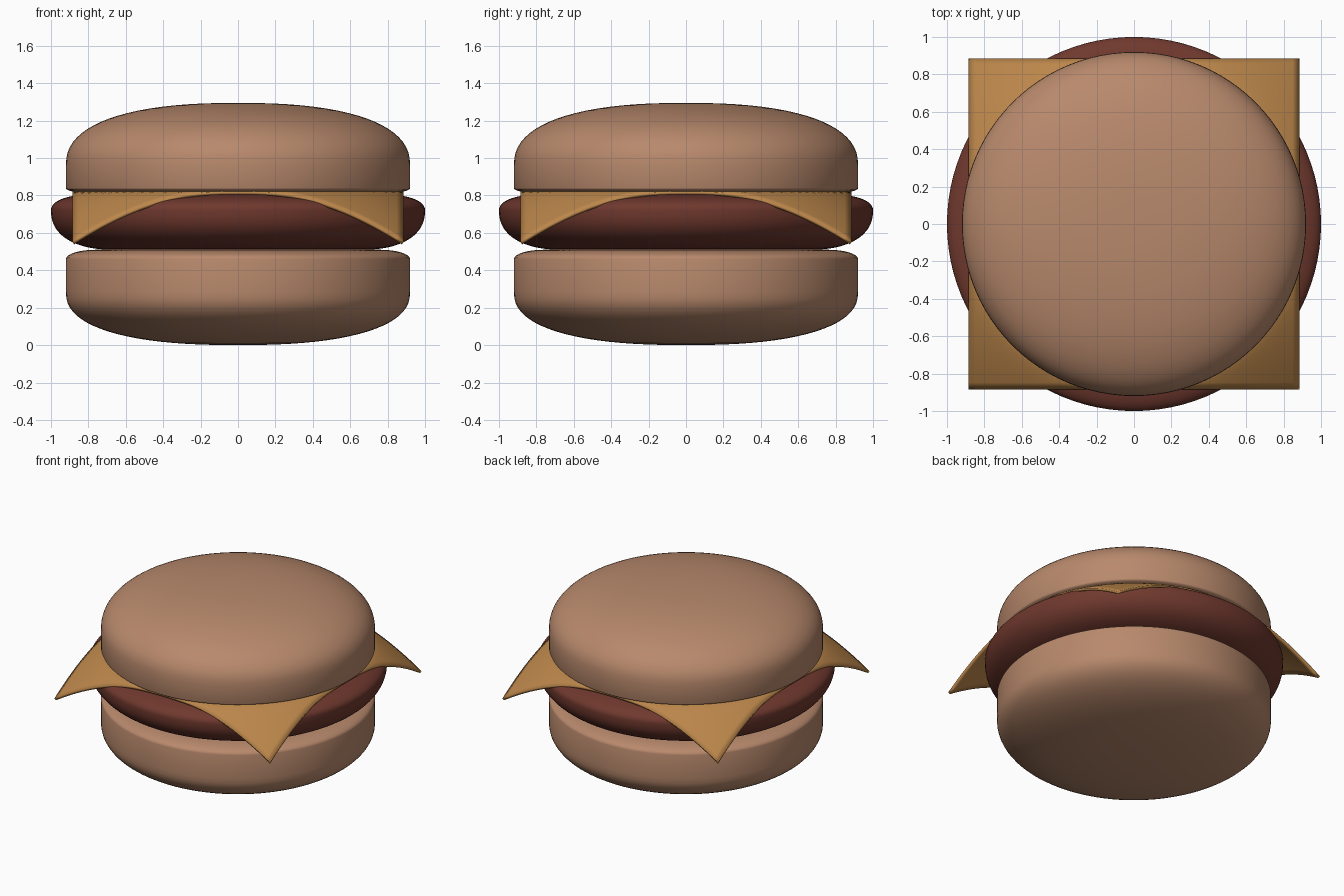
import bpy, bmesh, math

if "Cube" in bpy.data.objects:
    bpy.data.objects.remove(bpy.data.objects["Cube"])


def material(name, rgb):
    m = bpy.data.materials.new(name)
    m.diffuse_color = (*rgb, 1)
    m.use_nodes = True
    m.node_tree.nodes["Principled BSDF"].inputs["Base Color"].default_value = m.diffuse_color
    return m


def finish(name, bm, mat, angle):
    bmesh.ops.recalc_face_normals(bm, faces=bm.faces)
    me = bpy.data.meshes.new(name)
    bm.to_mesh(me)
    bm.free()
    ob = bpy.data.objects.new(name, me)
    bpy.context.collection.objects.link(ob)
    me.materials.append(mat)
    bpy.ops.object.select_all(action='DESELECT')
    ob.select_set(True)
    bpy.context.view_layer.objects.active = ob
    bpy.ops.object.shade_smooth_by_angle(angle=math.radians(angle))
    return ob


def lathe(name, profile, mat, steps=96):
    bm = bmesh.new()
    vs = [bm.verts.new((r, 0, z)) for r, z in profile]
    es = [bm.edges.new(p) for p in zip(vs, vs[1:])]
    bmesh.ops.spin(bm, geom=vs + es, cent=(0, 0, 0), axis=(0, 0, 1),
                   angle=2 * math.pi, steps=steps, use_duplicate=False)
    bmesh.ops.remove_doubles(bm, verts=bm.verts, dist=1e-5)
    return finish(name, bm, mat, 40)


def arc(r0, r1, z0, h, n=2.0, count=20):
    """Superelliptic quarter from the rim (r1, z0) in to (r0, z0 + h)."""
    pts = []
    for i in range(count + 1):
        a = math.pi / 2 * i / count
        pts.append((r0 + (r1 - r0) * max(0, math.cos(a)) ** (2 / n),
                    z0 + h * math.sin(a) ** (2 / n)))
    return pts


bread = material("bread", (0.48, 0.25, 0.15))
meat = material("meat", (0.16, 0.04, 0.027))
cheddar = material("cheddar", (0.5, 0.24, 0.07))

# Buns: shallow domes with a small rounding on the cut side
lathe("top_bun", [(0, 0.82)] + arc(0.86, 0.92, 0.84, -0.02, count=6)[::-1]
      + arc(0, 0.92, 0.96, 0.335, 2.4), bread)
lathe("bottom_bun", [(0, 0.51)] + arc(0.76, 0.92, 0.46, 0.05, count=8)[::-1]
      + arc(0, 0.92, 0.285, -0.285, 2.4), bread)

# Patty: wide disc with bulging rim
lathe("patty", [(0, 0.51)] + arc(0.66, 1.0, 0.72, -0.21, 2.3)[::-1]
      + arc(0.78, 1.0, 0.72, 0.085, 2.2)[1:] + [(0, 0.805)], meat)

# Cheese slice: square sheet whose corners droop over the patty
half = 0.885
bm = bmesh.new()
bmesh.ops.create_grid(bm, x_segments=48, y_segments=48, size=half)
for v in bm.verts:
    t = max(0, math.hypot(v.co.x, v.co.y) - half) / (half * (math.sqrt(2) - 1))
    v.co.z = 0.824 - 0.272 * t ** 1.2
cheese = finish("cheese_slice", bm, cheddar, 40)
mod = cheese.modifiers.new("thickness", 'SOLIDIFY')
mod.thickness = 0.018
mod.offset = -1 if cheese.data.polygons[0].normal.z > 0 else 1
